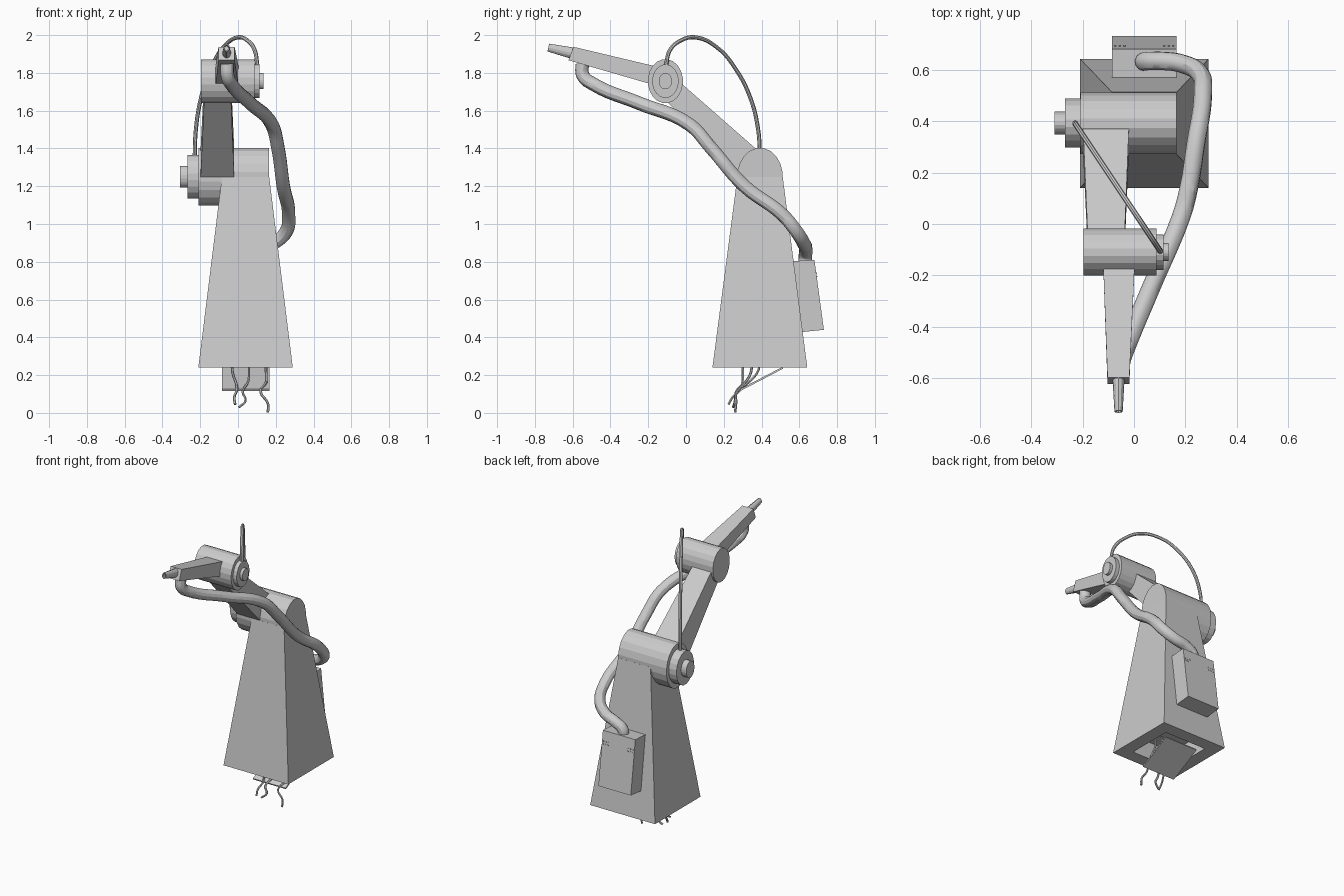
import bpy, bmesh
from math import sin, cos, pi
from mathutils import Vector

if "Cube" in bpy.data.objects:
    bpy.data.objects.remove(bpy.data.objects["Cube"])


def make(name, bm):
    bmesh.ops.recalc_face_normals(bm, faces=bm.faces)
    me = bpy.data.meshes.new(name)
    bm.to_mesh(me)
    bm.free()
    ob = bpy.data.objects.new(name, me)
    bpy.context.collection.objects.link(ob)
    return ob


def loft_bm(a, b):
    """Closed solid between two matching rings of points."""
    bm = bmesh.new()
    va = [bm.verts.new(p) for p in a]
    vb = [bm.verts.new(p) for p in b]
    n = len(a)
    bm.faces.new(va[::-1])
    bm.faces.new(vb)
    for i in range(n):
        bm.faces.new((va[i], va[(i + 1) % n], vb[(i + 1) % n], vb[i]))
    return bm


def rect(x0, x1, p, q):
    """Rectangle across x between two (y, z) points."""
    return [(x0, *p), (x1, *p), (x1, *q), (x0, *q)]


def disc(name, x0, x1, c, ry, rz, n=20):
    """Slightly flattened cylinder along x."""
    ring = [(c[0] + ry * cos(2 * pi * (i + .5) / n), c[1] + rz * sin(2 * pi * (i + .5) / n)) for i in range(n)]
    return make(name, loft_bm([(x0, *p) for p in ring], [(x1, *p) for p in ring]))


def tube(name, pts, r, res=2, steps=6):
    cu = bpy.data.curves.new(name, 'CURVE')
    cu.dimensions = '3D'
    cu.bevel_depth, cu.bevel_resolution, cu.resolution_u = r, res, steps
    cu.use_fill_caps = True
    sp = cu.splines.new('BEZIER')
    sp.bezier_points.add(len(pts) - 1)
    for bp, p in zip(sp.bezier_points, pts):
        bp.co = p
        bp.handle_left_type = bp.handle_right_type = 'AUTO'
    ob = bpy.data.objects.new(name, cu)
    bpy.context.collection.objects.link(ob)
    bpy.ops.object.select_all(action='DESELECT')
    ob.select_set(True)
    bpy.context.view_layer.objects.active = ob
    bpy.ops.object.convert(target='MESH')
    bpy.ops.object.shade_smooth_by_angle()
    return ob


# Tapered pedestal with a service opening in its underside
bm = loft_bm(rect(-.21, .29, (.14, .24), (.642, .24)),
             rect(-.085, .165, (.272, 1.25), (.512, 1.25)))
bmesh.ops.recalc_face_normals(bm, faces=bm.faces)
base = min(bm.faces, key=lambda f: f.calc_center_median().z)
bmesh.ops.inset_region(bm, faces=[base], thickness=.127)
bmesh.ops.translate(bm, verts=bmesh.ops.extrude_discrete_faces(bm, faces=[base])['faces'][0].verts[:],
                    vec=(0, 0, .12))
make("pedestal", bm)

# Shoulder and elbow joints: drum, flange and cap
S, E = (.392, 1.25), (-.109, 1.756)
disc("shoulder_drum", -.208, .165, S, .121, .154)
disc("shoulder_flange", -.268, -.208, S, .096, .117)
disc("shoulder_cap", -.308, -.268, S, .045, .058)
disc("elbow_drum", -.196, .088, E, .093, .117)
disc("elbow_flange", .088, .115, E, .07, .089)
disc("elbow_cap", .115, .135, E, .035, .043)

# Arm segments
make("upper_arm", loft_bm(rect(-.198, -.02, (.275, 1.247), (.373, 1.396)),
                          rect(-.178, -.038, (-.135, 1.685), (-.085, 1.797))))
make("forearm", loft_bm(rect(-.12, .003, (-.15, 1.73), (-.15, 1.832)),
                        rect(-.103, -.018, (-.622, 1.867), (-.596, 1.938))))

# Nozzle: tapered tube with a hollow tip
n = 12
a, b = Vector((-.06, -.59, 1.902)), Vector((-.06, -.729, 1.934))
ax = (b - a).normalized()
u, v = Vector((1, 0, 0)), Vector((1, 0, 0)).cross(ax)


def ring(c, rx, rz):
    return [c + u * rx * cos(2 * pi * i / n) + v * rz * sin(2 * pi * i / n) for i in range(n)]


bm = loft_bm(ring(a, .024, .031), ring(b, .016, .021))
bmesh.ops.recalc_face_normals(bm, faces=bm.faces)
tip = min(bm.faces, key=lambda f: f.calc_center_median().y)
bmesh.ops.inset_region(bm, faces=[tip], thickness=.006)
bmesh.ops.translate(bm, verts=bmesh.ops.extrude_discrete_faces(bm, faces=[tip])['faces'][0].verts[:],
                    vec=ax * -.03)
make("nozzle", bm)

# Control box on the back, with small studs
make("back_box", loft_bm(rect(-.085, .165, (.605, .427), (.73, .44)),
                         rect(-.085, .165, (.56, .803), (.68, .81))))
bm = bmesh.new()
for cx in (-.055, .135):
    for i in range(2):
        for j in range(3):
            z = .74 - .018 * i
            ret = bmesh.ops.create_cube(bm, size=.006)
            bmesh.ops.translate(bm, verts=ret['verts'],
                                vec=(cx + .018 * (j - 1), .68 + (.81 - z) * .135, z))
make("box_studs", bm)

# Hinged hatch hanging below the opening
make("hatch", loft_bm(rect(-.085, .167, (.29, .117), (.286, .126)),
                      rect(-.085, .167, (.514, .234), (.51, .243))))

# Thick supply hose from box to forearm
tube("supply_hose", [
    (.04, .63, .78), (.045, .632, .83), (.10, .634, .868), (.19, .622, .9), (.255, .585, .96),
    (.268, .51, 1.05), (.24, .31, 1.2), (.212, .135, 1.4), (.18, .02, 1.525),
    (.065, -.25, 1.64), (-.035, -.49, 1.74), (-.055, -.545, 1.785), (-.058, -.55, 1.85)], .036, 4)

# Thin cable arching between the two joint flanges, lying in one plane
arc = [(.392, 1.35), (.382, 1.5), (.34, 1.67), (.26, 1.825), (.17, 1.93),
       (.05, 1.988), (-.03, 1.97), (-.085, 1.92), (-.107, 1.835)]
tube("joint_cable", [(-.235 + (.4 - y) * .667, y, z) for y, z in arc], .011)

# Loose wires hanging from the opening
wires = [
    [(-.03, .30, .35), (-.03, .30, .22), (-.005, .29, .13), (-.02, .245, .08), (-.015, .225, .045)],
    [(.06, .345, .35), (.058, .345, .22), (.055, .32, .17), (.025, .265, .11), (.04, .26, .065), (.005, .25, .03)],
    [(.148, .385, .35), (.148, .385, .23), (.148, .33, .16), (.12, .27, .11), (.158, .265, .05), (.158, .26, .002)]]
for i, w in enumerate(wires):
    tube(f"loose_wire_{i + 1}", w, .007, 1, 4)
